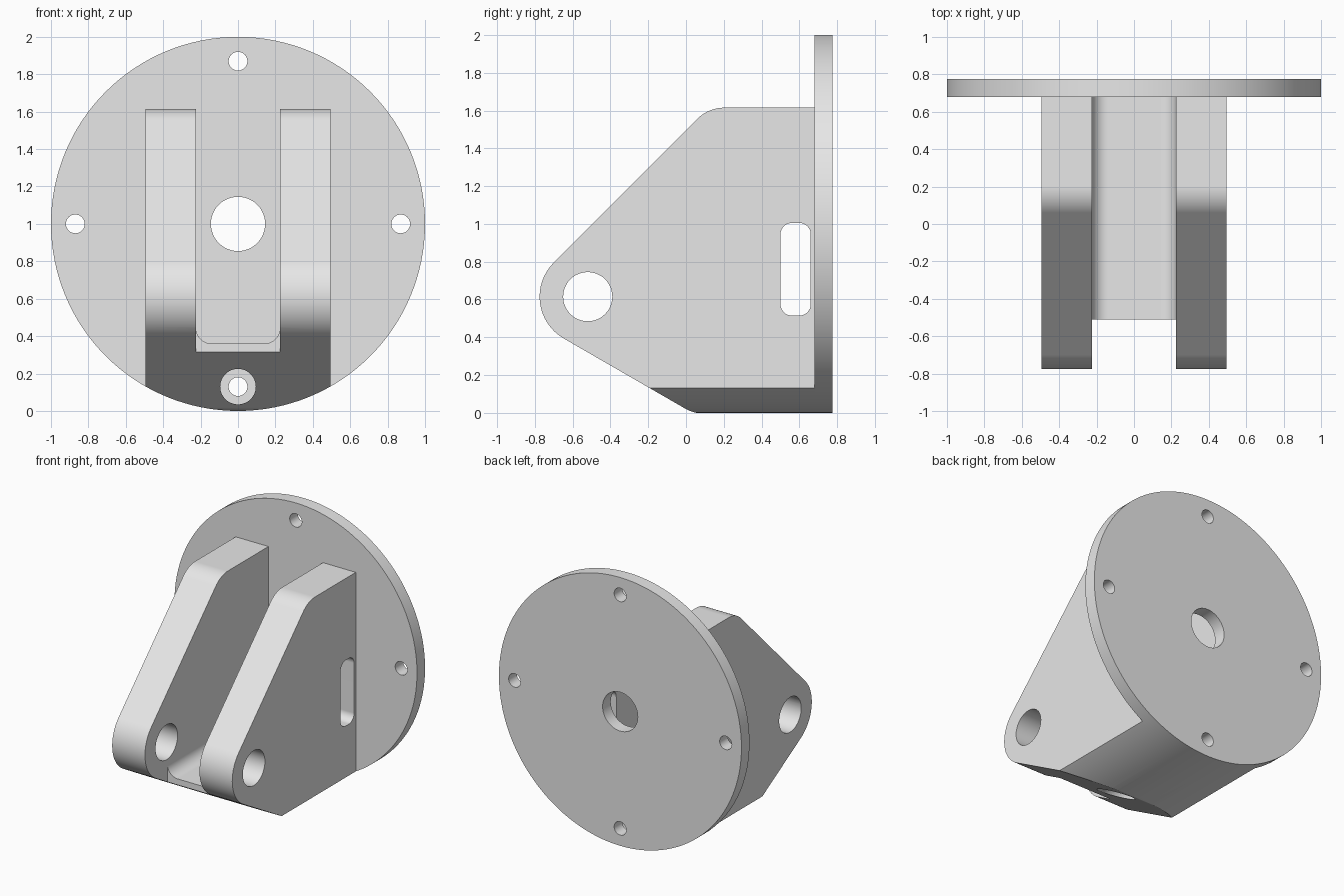
import bpy, bmesh, math
from mathutils import Vector

cube = bpy.data.objects.get("Cube")
if cube:
    bpy.data.objects.remove(cube, do_unlink=True)

GREY = (0.8, 0.8, 0.8, 1.0)
mat = bpy.data.materials.new("light grey metal")
mat.use_nodes = True
mat.diffuse_color = GREY
mat.node_tree.nodes["Principled BSDF"].inputs["Base Color"].default_value = GREY


def rounded(corners, steps=16):
    """Polygon outline from (u, v, radius) corners, each filleted."""
    out = []
    for i, (u, v, r) in enumerate(corners):
        p = Vector((u, v))
        if r == 0:
            out.append(p)
            continue
        a = (Vector(corners[i - 1][:2]) - p).normalized()
        b = (Vector(corners[(i + 1) % len(corners)][:2]) - p).normalized()
        half = a.angle(b) / 2
        centre = p + (a + b).normalized() * (r / math.sin(half))
        s = p + a * (r / math.tan(half)) - centre
        e = p + b * (r / math.tan(half)) - centre
        sweep = math.atan2(s.x * e.y - s.y * e.x, s.dot(e))
        start = math.atan2(s.y, s.x)
        for k in range(steps + 1):
            t = start + sweep * k / steps
            out.append(centre + Vector((math.cos(t), math.sin(t))) * r)
    return out


def circle(u, v, r, n=48):
    return [(u + r * math.cos(2 * math.pi * k / n),
             v + r * math.sin(2 * math.pi * k / n)) for k in range(n)]


def rect(u0, u1, v0, v1):
    return [(u0, v0), (u1, v0), (u1, v1), (u0, v1)]


def prism(name, outline, axis, lo, hi):
    """Extrude an outline: axis 'x' takes (y, z), axis 'y' takes (x, z)."""
    bm = bmesh.new()
    rings = []
    for d in (lo, hi):
        rings.append([bm.verts.new((d, u, v) if axis == 'x' else (u, d, v))
                      for u, v in outline])
    n = len(outline)
    bm.faces.new(rings[0])
    bm.faces.new(rings[1])
    for i in range(n):
        j = (i + 1) % n
        bm.faces.new((rings[0][i], rings[0][j], rings[1][j], rings[1][i]))
    bmesh.ops.recalc_face_normals(bm, faces=bm.faces)
    me = bpy.data.meshes.new(name)
    bm.to_mesh(me)
    bm.free()
    me.materials.append(mat)
    ob = bpy.data.objects.new(name, me)
    bpy.context.collection.objects.link(ob)
    return ob


def select(ob):
    bpy.ops.object.select_all(action='DESELECT')
    ob.select_set(True)
    bpy.context.view_layer.objects.active = ob


def combine(ob, cutter, operation='DIFFERENCE'):
    select(ob)
    mod = ob.modifiers.new("cut", 'BOOLEAN')
    mod.operation = operation
    mod.solver = 'EXACT'
    mod.object = cutter
    cutter.hide_render = True
    bpy.ops.object.modifier_apply(modifier=mod.name)
    bpy.data.objects.remove(cutter, do_unlink=True)


PLATE_FRONT, PLATE_BACK = 0.68, 0.775
BOLT = 0.87

# Round mounting plate with a centre hole and four bolt holes
plate = prism("mounting_plate", circle(0, 1, 1, 128), 'y', PLATE_FRONT, PLATE_BACK)
for x, z, r in ((0, 1, 0.145), (0, 1 + BOLT, 0.05), (0, 1 - BOLT, 0.05),
                (BOLT, 1, 0.05), (-BOLT, 1, 0.05)):
    combine(plate, prism("hole_cutter", circle(x, z, r), 'y', 0.5, 1))

# Fork bracket: side profile, trimmed underneath to the plate's circle
side = rounded([(PLATE_FRONT, -0.004, 0), (PLATE_FRONT, 1.615, 0),
                (0.119, 1.615, 0.2), (-0.935, 0.560, 0.255),
                (0.042, -0.004, 0.2)])
bracket = prism("fork_bracket", side, 'x', -0.495, 0.495)
combine(bracket, prism("round_trim", circle(0, 1, 1, 128), 'y', -1.2, 1.2), 'INTERSECT')

# Channel between the two arms, with a filleted floor
channel = rounded([(-0.225, 0.36, 0.085), (0.225, 0.36, 0.085),
                   (0.225, 2.2, 0), (-0.225, 2.2, 0)])
combine(bracket, prism("channel_cutter", channel, 'y', -1.2, 1.2))
combine(bracket, prism("front_gap_cutter", rect(-0.225, 0.225, -0.3, 1.5), 'y', -1.3, -0.51))

# Pivot hole and slot through both arms, bolt access bore through the base
combine(bracket, prism("pivot_cutter", circle(-0.52, 0.615, 0.13), 'x', -1, 1))
slot = rounded([(u, v, 0.06) for u, v in rect(0.5, 0.66, 0.515, 1.005)], 8)
combine(bracket, prism("slot_cutter", slot, 'x', -1, 1))
combine(bracket, prism("bore_cutter", circle(0, 1 - BOLT, 0.095), 'y', -1, 1))

# Smooth the curved faces and keep the flats flat
for ob in (plate, bracket):
    select(ob)
    bpy.ops.object.shade_smooth_by_angle(angle=math.radians(25))
    wn = ob.modifiers.new("weighted normals", 'WEIGHTED_NORMAL')
    wn.keep_sharp = True
